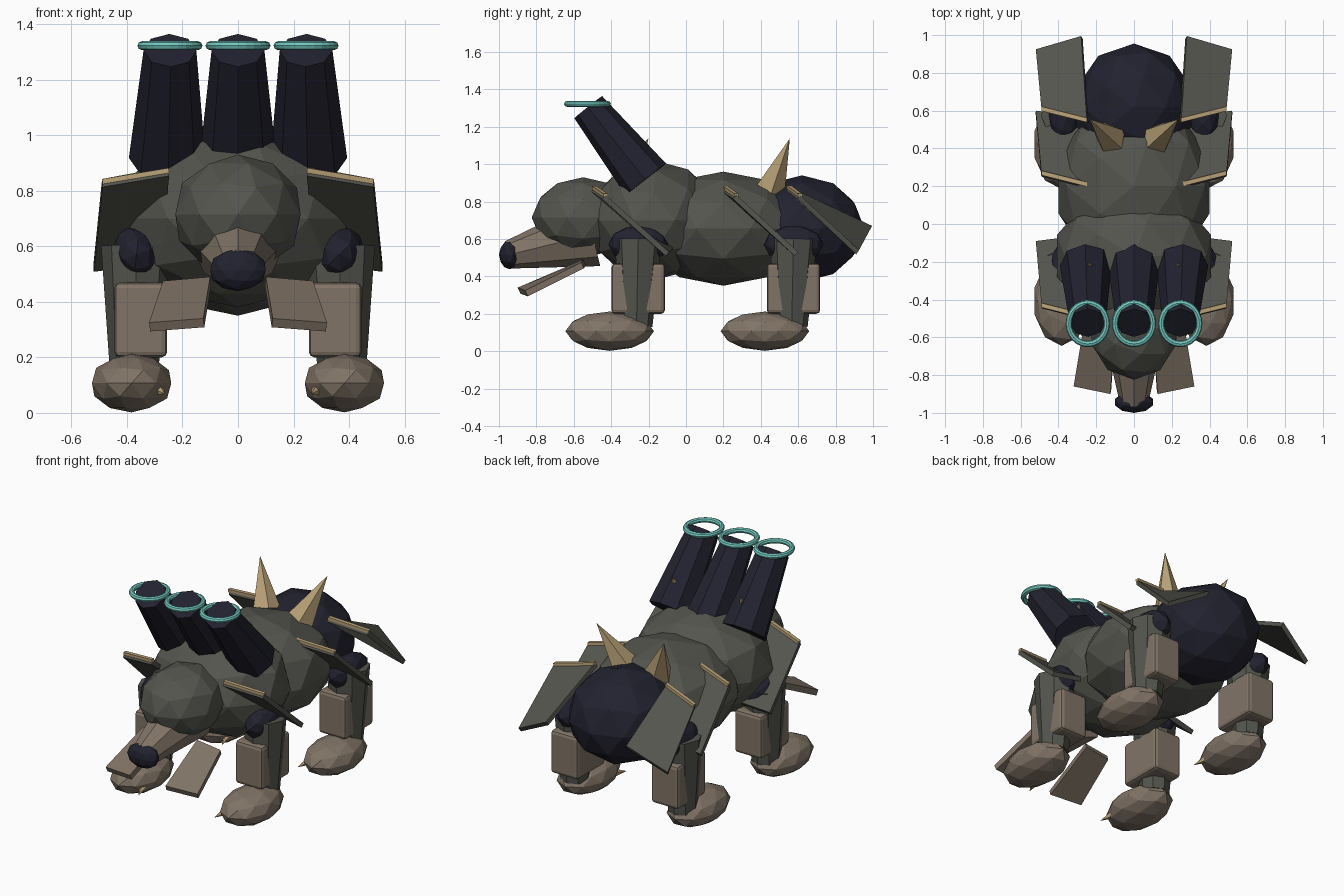
import bpy, bmesh, math
from mathutils import Vector

if "Cube" in bpy.data.objects:
    bpy.data.objects.remove(bpy.data.objects["Cube"])


def material(name, rgb):
    m = bpy.data.materials.new(name)
    m.diffuse_color = (*rgb, 1)
    m.use_nodes = True
    m.node_tree.nodes["Principled BSDF"].inputs["Base Color"].default_value = m.diffuse_color
    return m


GRAY = material("olive_gray", (0.088, 0.09, 0.075))
NAVY = material("dark_navy", (0.016, 0.016, 0.029))
TAN = material("tan", (0.22, 0.175, 0.135))
TEAL = material("teal", (0.17, 0.58, 0.52))
GOLD = material("horn_gold", (0.50, 0.37, 0.19))


def finish(name, bm, mat):
    bmesh.ops.recalc_face_normals(bm, faces=bm.faces)
    me = bpy.data.meshes.new(name)
    bm.to_mesh(me)
    bm.free()
    me.materials.append(mat)
    ob = bpy.data.objects.new(name, me)
    bpy.context.collection.objects.link(ob)
    return ob


def ball(name, loc, radii, mat, tilt=0):
    bm = bmesh.new()
    bmesh.ops.create_icosphere(bm, subdivisions=2, radius=1)
    bmesh.ops.scale(bm, vec=radii, verts=bm.verts)
    ob = finish(name, bm, mat)
    ob.location = loc
    ob.rotation_euler = (0, tilt, 0)
    return ob


def cone(name, a, b, r1, r2, sides, mat):
    """Tapered prism from point a to point b."""
    a, b = Vector(a), Vector(b)
    bm = bmesh.new()
    bmesh.ops.create_cone(bm, cap_ends=True, segments=sides, radius1=r1,
                          radius2=r2, depth=(b - a).length)
    ob = finish(name, bm, mat)
    ob.location = (a + b) / 2
    ob.rotation_euler = (b - a).to_track_quat('Z', 'Y').to_euler()
    return ob


def plate(name, corners, thick, mat, side=1):
    """Slab below four corner points; side=-1 mirrors it in x."""
    p = [Vector(c) for c in corners]
    n = (p[2] - p[0]).cross(p[3] - p[1]).normalized()
    if n.z < 0:
        n = -n
    p += [q - n * thick for q in p]
    bm = bmesh.new()
    v = [bm.verts.new((q.x * side, q.y, q.z)) for q in p]
    bm.faces.new(v[:4])
    bm.faces.new(v[4:])
    for i in range(4):
        j = (i + 1) % 4
        bm.faces.new((v[i], v[j], v[j + 4], v[i + 4]))
    return finish(name, bm, mat)


def rounded_box(name, loc, size, mat):
    bm = bmesh.new()
    bmesh.ops.create_cube(bm, size=1)
    bmesh.ops.scale(bm, vec=size, verts=bm.verts)
    ob = finish(name, bm, mat)
    ob.location = loc
    bev = ob.modifiers.new("bevel", 'BEVEL')
    bev.width = 0.02
    bev.segments = 2
    return ob


# Body masses
ball("chest", (0, -0.17, 0.70), (0.43, 0.36, 0.32), GRAY)
ball("midriff", (0, 0.20, 0.655), (0.42, 0.47, 0.305), GRAY)
ball("rump", (0, 0.62, 0.655), (0.32, 0.335, 0.285), NAVY)

# Head
ball("head", (0, -0.55, 0.715), (0.237, 0.275, 0.215), GRAY)
cone("muzzle", (0, -0.50, 0.625), (0, -0.95, 0.515), 0.175, 0.075, 8, TAN)
ball("nose", (0, -0.943, 0.515), (0.105, 0.057, 0.077), NAVY)

for s, tag in ((-1, "left"), (1, "right")):
    # Jaw slabs
    plate("jaw_" + tag, [(0.27, -0.56, 0.475), (0.10, -0.55, 0.49),
                         (0.125, -0.90, 0.34), (0.32, -0.86, 0.325)],
          0.035, TAN, s)

    # Legs
    for y, end in ((-0.255, "front"), (0.575, "back")):
        part = end + "_" + tag
        ball("shoulder_" + part, (0.365 * s, y, 0.57), (0.085, 0.16, 0.105), NAVY, 0.35 * s)
        cone("leg_" + part, (0.375 * s, y - 0.01, 0.13), (0.365 * s, y, 0.60),
             0.085, 0.128, 8, GRAY)
        rounded_box("shin_guard_" + part, (0.35 * s, y, 0.335), (0.19, 0.285, 0.27), TAN)
        ball("foot_" + part, (0.383 * s, y - 0.153, 0.107), (0.15, 0.237, 0.105), TAN)
        cone("claw_" + part, (0.29 * s, y - 0.27, 0.085), (0.263 * s, y - 0.36, 0.068),
             0.025, 0, 5, GOLD)

    # Sloped armour plates with a trim on the leading edge
    armour = {
        "front": [(0.25, -0.49, 0.875), (0.49, -0.43, 0.835),
                  (0.52, -0.09, 0.53), (0.28, -0.06, 0.56)],
        "middle": [(0.25, 0.21, 0.875), (0.49, 0.27, 0.835),
                   (0.52, 0.60, 0.53), (0.28, 0.57, 0.56)],
        "rear": [(0.25, 0.55, 0.88), (0.49, 0.61, 0.835),
                 (0.52, 0.925, 0.54), (0.28, 0.995, 0.67)],
    }
    for place, c in armour.items():
        plate("armour_%s_%s" % (place, tag), c, 0.028, GRAY, s)
        a, b = Vector(c[0]), Vector(c[1])
        up, fwd = Vector((0, 0, 0.007)), Vector((0, -0.012, 0))
        plate("trim_%s_%s" % (place, tag),
              [a + up + fwd, b + up + fwd, b + up - fwd, a + up - fwd], 0.018, GOLD, s)

    # Back horns, and the small horn tips piercing the outer barrels
    cone("horn_" + tag, (0.12 * s, 0.45, 0.87), (0.235 * s, 0.555, 1.137), 0.085, 0, 5, GOLD)
    cone("small_horn_" + tag, (0.235 * s, -0.24, 1.06), (0.235 * s, -0.20, 1.14),
         0.03, 0, 5, GOLD)

# Three barrels with glowing rings
for i, tag in ((-1, "left"), (0, "middle"), (1, "right")):
    cone("barrel_" + tag, (0.255 * i, -0.215, 0.918), (0.245 * i, -0.523, 1.305),
         0.138, 0.095, 8, NAVY)
    bpy.ops.mesh.primitive_torus_add(major_segments=24, minor_segments=8,
                                     major_radius=0.101, minor_radius=0.016,
                                     location=(0.245 * i, -0.527, 1.322))
    ring = bpy.context.object
    ring.name = "ring_" + tag
    ring.scale = (1, 1.07, 1)
    ring.data.materials.append(TEAL)
